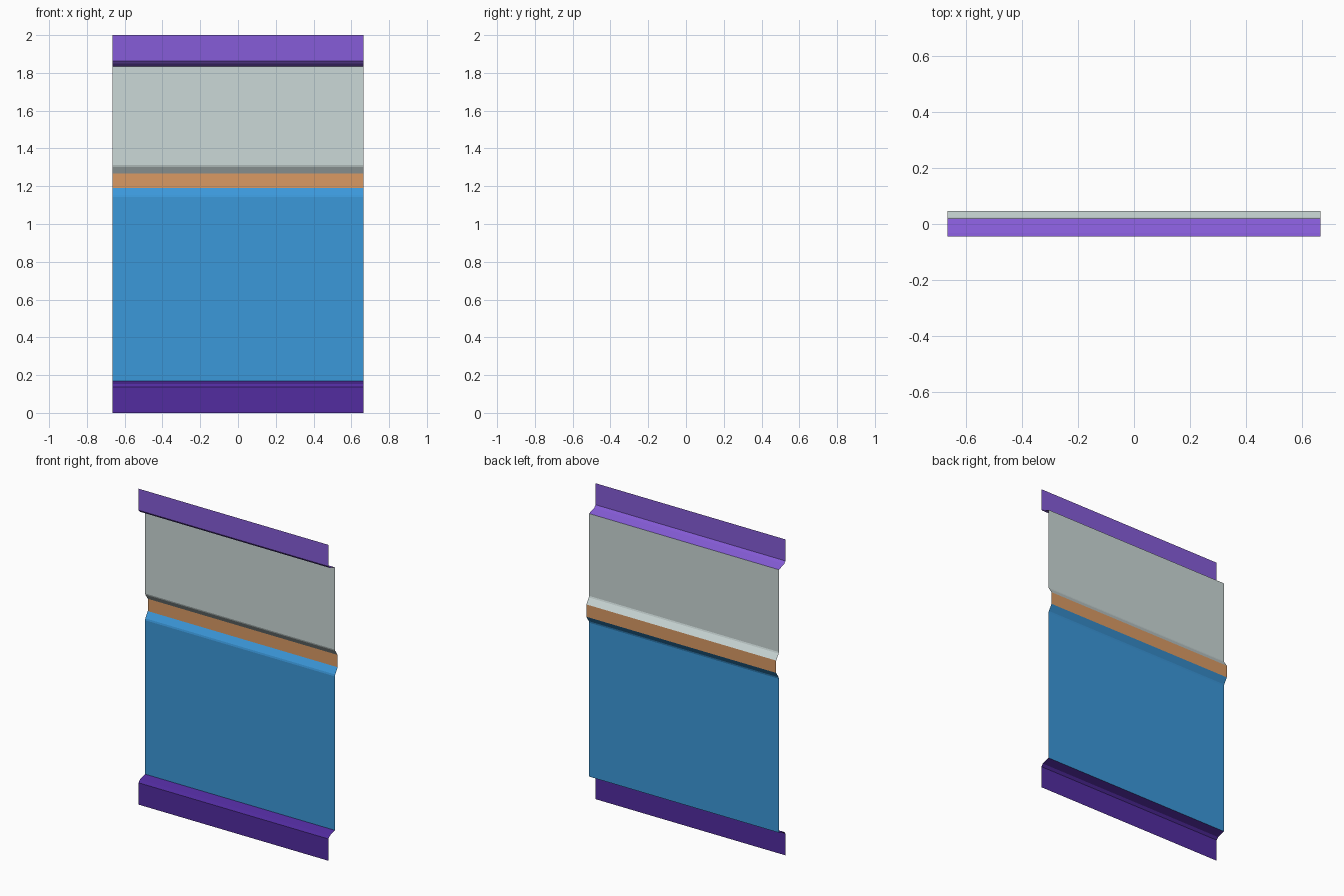
import bpy, bmesh

if "Cube" in bpy.data.objects:
    bpy.data.objects.remove(bpy.data.objects["Cube"])

HALF = 0.665  # half width of every strip


def srgb(h):
    vals = [int(h[i:i + 2], 16) / 255 for i in (0, 2, 4)]
    return [v / 12.92 if v <= 0.04045 else ((v + 0.055) / 1.055) ** 2.4 for v in vals] + [1]


def material(name, hexcode):
    m = bpy.data.materials.new(name)
    m.diffuse_color = srgb(hexcode)
    m.use_nodes = True
    m.node_tree.nodes["Principled BSDF"].inputs["Base Color"].default_value = m.diffuse_color
    return m


def strip(name, profile, mat):
    """Sweep an open (y, z) profile across x as a single sheet facing -y."""
    bm = bmesh.new()
    rows = [[bm.verts.new((x, y, z)) for x in (-HALF, HALF)] for y, z in profile]
    for a, b in zip(rows, rows[1:]):
        bm.faces.new((a[0], a[1], b[1], b[0]))
    mesh = bpy.data.meshes.new(name)
    bm.to_mesh(mesh)
    bm.free()
    mesh.materials.append(mat)
    ob = bpy.data.objects.new(name, mesh)
    bpy.context.collection.objects.link(ob)
    return ob


FRONT, LIP, MID, BACK = -0.045, -0.032, 0.02, 0.047

# Bottom skirting, stepping back up to the lower panel
strip("skirting", [(FRONT, 0), (FRONT, 0.138), (LIP, 0.153), (MID, 0.168)],
      material("dark purple", "522CA0"))

# Lower wall panel with a soft bend into the rail
strip("lower_panel", [(MID, 0.168), (MID, 1.142), (0.023, 1.153), (BACK, 1.19)],
      material("blue", "3B98DA"))

# Recessed rail
strip("rail", [(BACK, 1.19), (BACK, 1.268)], material("orange tan", "DA9A64"))

# Upper wall panel
strip("upper_panel", [(BACK, 1.268), (0.023, 1.303), (MID, 1.312), (MID, 1.833)],
      material("pale grey", "CBD8D7"))

# Top cornice, stepping forward
strip("cornice", [(MID, 1.833), (LIP, 1.849), (FRONT, 1.864), (FRONT, 2.0)],
      material("light purple", "865CD8"))
